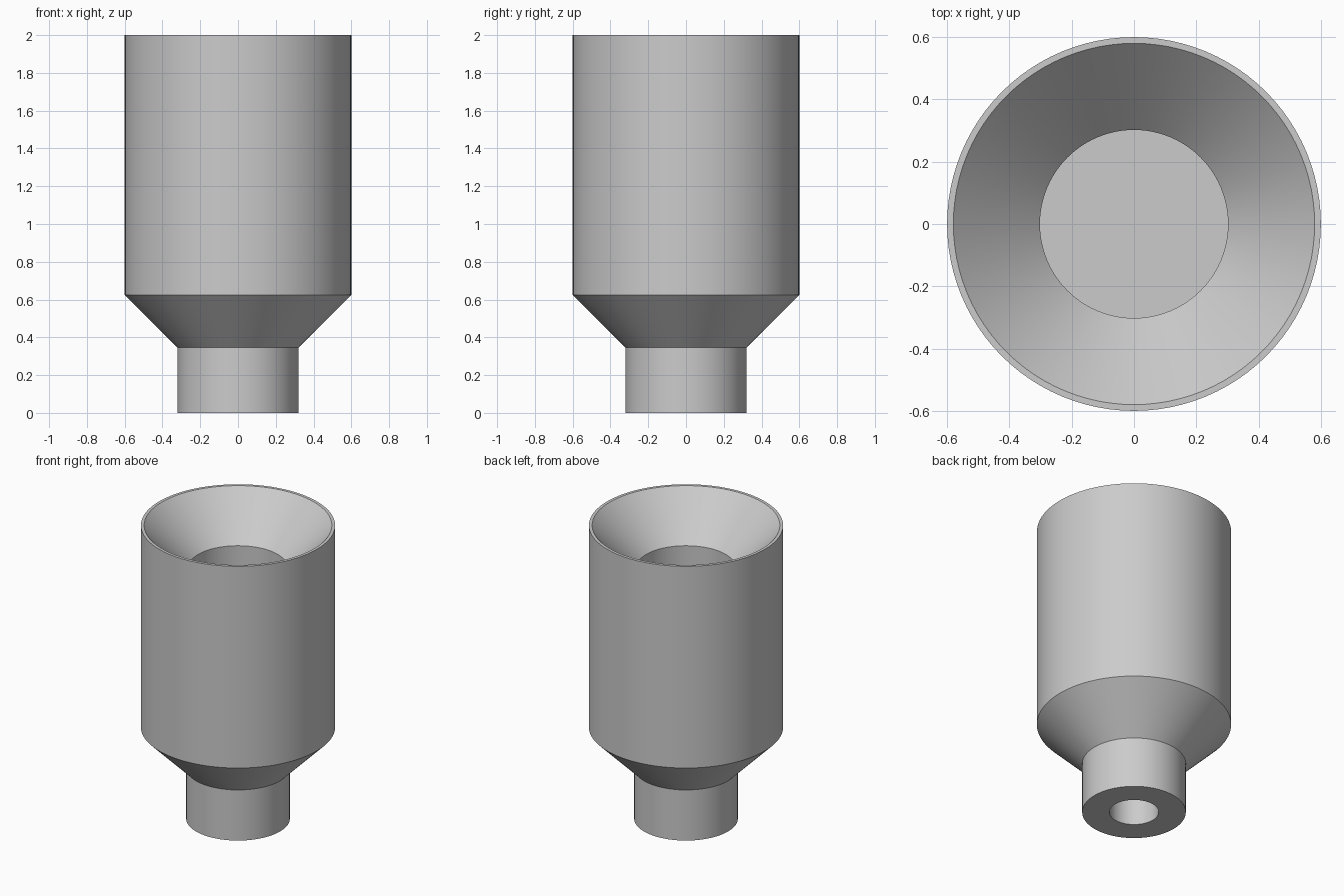
import bpy
import bmesh
import math
from mathutils import Matrix, Vector

SEGMENTS = 96

cube = bpy.data.objects.get("Cube")
if cube:
    bpy.data.objects.remove(cube, do_unlink=True)

# Single grey finish
grey = bpy.data.materials.new("satin grey")
grey.use_nodes = True
colour = (0.6, 0.6, 0.6, 1.0)
grey.diffuse_color = colour
grey.node_tree.nodes["Principled BSDF"].inputs["Base Color"].default_value = colour


def lathe(name, profile):
    """Spin a closed (radius, height) outline about z."""
    bm = bmesh.new()
    verts = [bm.verts.new((r, 0, z)) for r, z in profile]
    edges = [bm.edges.new(pair) for pair in zip(verts, verts[1:])]
    bmesh.ops.spin(bm, geom=verts + edges, axis=(0, 0, 1), cent=(0, 0, 0),
                   angle=math.tau, steps=SEGMENTS)
    bmesh.ops.remove_doubles(bm, verts=bm.verts, dist=0.0001)
    bmesh.ops.recalc_face_normals(bm, faces=bm.faces)
    mesh = bpy.data.meshes.new(name)
    bm.to_mesh(mesh)
    bm.free()
    mesh.materials.append(grey)
    obj = bpy.data.objects.new(name, mesh)
    bpy.context.collection.objects.link(obj)
    bpy.ops.object.select_all(action="DESELECT")
    obj.select_set(True)
    bpy.context.view_layer.objects.active = obj
    bpy.ops.object.shade_smooth_by_angle(angle=math.radians(30))
    return obj


# Outline from the blind neck bore, around the outside, down into the flared recess
lathe("lamp_housing", [
    (0, 0.62), (0.152, 0.62),       # end of neck bore
    (0.152, 0), (0.32, 0),          # neck underside
    (0.32, 0.345), (0.6, 0.625),    # neck and shoulder
    (0.6, 2), (0.58, 2),            # barrel and rim
    (0.302, 1.72),                  # reflector cone
    (0.302, 0.9), (0, 0.9),         # inner well and floor
])
